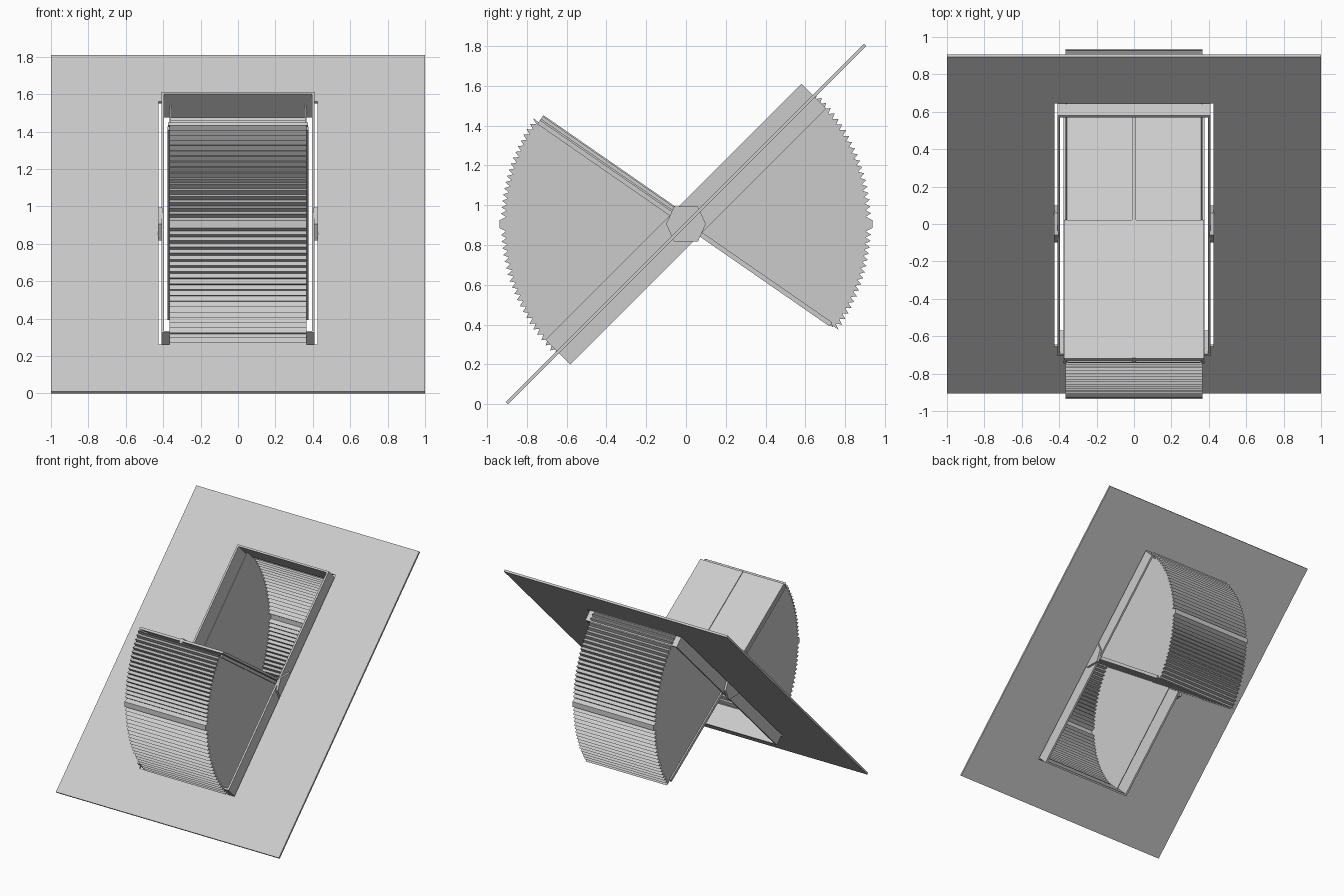
import bpy, math
from mathutils import Matrix, Vector

if "Cube" in bpy.data.objects:
    bpy.data.objects.remove(bpy.data.objects["Cube"])

C = Vector((0, 0, 0.905))                 # pivot centre
ROOF, SASH = math.radians(45), math.radians(-34.7)


def mesh(name, verts, faces):
    me = bpy.data.meshes.new(name)
    me.from_pydata(verts, [], faces)
    ob = bpy.data.objects.new(name, me)
    bpy.context.collection.objects.link(ob)
    return ob


def box(name, x, u, v, tilt):
    """Box from x/u/v ranges; u runs along the tilted plane, v is its normal."""
    rot = Matrix.Rotation(tilt, 3, 'X')
    vs = [C + rot @ Vector((a, b, c)) for a in x for b in u for c in v]
    return mesh(name, vs, [(0, 1, 3, 2), (4, 6, 7, 5), (0, 4, 5, 1),
                           (2, 3, 7, 6), (0, 2, 6, 4), (1, 5, 7, 3)])


def mirrored(name, x0, x1, u, v, tilt):
    box("right_" + name, (x0, x1), u, v, tilt)
    box("left_" + name, (-x1, -x0), u, v, tilt)


# Roof sheet with rectangular opening
ob_v, ob_f = [], []
rot = Matrix.Rotation(ROOF, 3, 'X')
for v in (-0.008, 0.008):
    for hx, hu in ((1, 1.272), (0.426, 0.918)):
        for sx, su in ((-1, -1), (1, -1), (1, 1), (-1, 1)):
            ob_v.append(C + rot @ Vector((sx * hx, su * hu, v)))
for i in range(4):
    j = (i + 1) % 4
    ob_f += [(j, i, 4 + i, 4 + j), (8 + i, 8 + j, 12 + j, 12 + i),
             (i, j, 8 + j, 8 + i), (4 + j, 4 + i, 12 + i, 12 + j)]
mesh("roof_sheet", ob_v, ob_f)

# Fixed window frame
mirrored("frame_side", 0.395, 0.41, (-0.909, 0.909), (-0.088, 0.088), ROOF)
for name, u in (("lower_frame_end", (-0.909, -0.895)), ("upper_frame_end", (0.895, 0.909))):
    box(name, (-0.41, 0.41), u, (-0.088, 0.088), ROOF)

# Tilted sash: pane, side rails, raised upper cover and centre bar
box("sash_pane", (-0.355, 0.355), (-0.9, 0.9), (-0.006, 0.006), SASH)
mirrored("sash_rail", 0.362, 0.376, (-0.9, 0.885), (-0.012, 0.012), SASH)
box("sash_cover", (-0.375, 0.375), (-0.9, 0.0), (0.018, 0.036), SASH)
box("sash_centre_bar", (-0.01, 0.01), (-0.9, 0.9), (0.006, 0.042), SASH)

# Pivot hexagons
hexa = [(-0.1, 0), (-0.06, -0.088), (0.06, -0.088), (0.1, 0), (0.06, 0.088), (-0.06, 0.088)]
for side, s in (("right", 1), ("left", -1)):
    vs = [C + Vector((s * x, y, z)) for x in (0.405, 0.427) for y, z in hexa]
    fs = [tuple(range(6)), tuple(range(11, 5, -1))]
    fs += [(i, 6 + i, 6 + (i + 1) % 6, (i + 1) % 6) for i in range(6)]
    mesh(side + "_pivot", vs, fs)


def bellows(name, start, end, mid):
    """Pleated curved skin plus two fan-shaped side panels, flat band at mid."""
    def pleats(a, b, n):
        return [(a + (b - a) * i / (2 * n), 0.93 if i % 2 == 0 else 0.903)
                for i in range(2 * n + 1)]
    n1 = round((mid - start) / 2.1)
    n2 = round((end - mid) / 2.1)
    prof = pleats(start, mid - 1.3, n1) + [(mid - 1.2, 0.935), (mid + 1.2, 0.935)]
    prof += pleats(mid + 1.3, end, n2)
    pts = [(r * math.cos(math.radians(a)), r * math.sin(math.radians(a))) for a, r in prof]
    n = len(pts)
    vs = [C + Vector((x, y, z)) for x in (-0.363, 0.363) for y, z in pts]
    skin = mesh(name + "_pleats", vs, [(i, i + 1, n + i + 1, n + i) for i in range(n - 1)])
    sol = skin.modifiers.new("thickness", 'SOLIDIFY')
    sol.thickness, sol.offset = 0.003, 0
    for side, s in (("right", 1), ("left", -1)):
        pv = [C + Vector((s * x, y, z)) for x in (0.359, 0.365) for y, z in [(0, 0)] + pts]
        m = n + 1
        pf = [(0, i, i + 1) for i in range(1, n)] + [(m, m + i + 1, m + i) for i in range(1, n)]
        pf += [(i, (i + 1) % m, m + (i + 1) % m, m + i) for i in range(m)]
        mesh(f"{name}_{side}_panel", pv, pf)


bellows("front_bellows", 145.3, 225, 180)
bellows("rear_bellows", -34.7, 45, 0)

# Consistent outward normals
import bmesh
for ob in bpy.data.objects:
    bm = bmesh.new()
    bm.from_mesh(ob.data)
    bmesh.ops.recalc_face_normals(bm, faces=bm.faces)
    bm.to_mesh(ob.data)
    bm.free()
